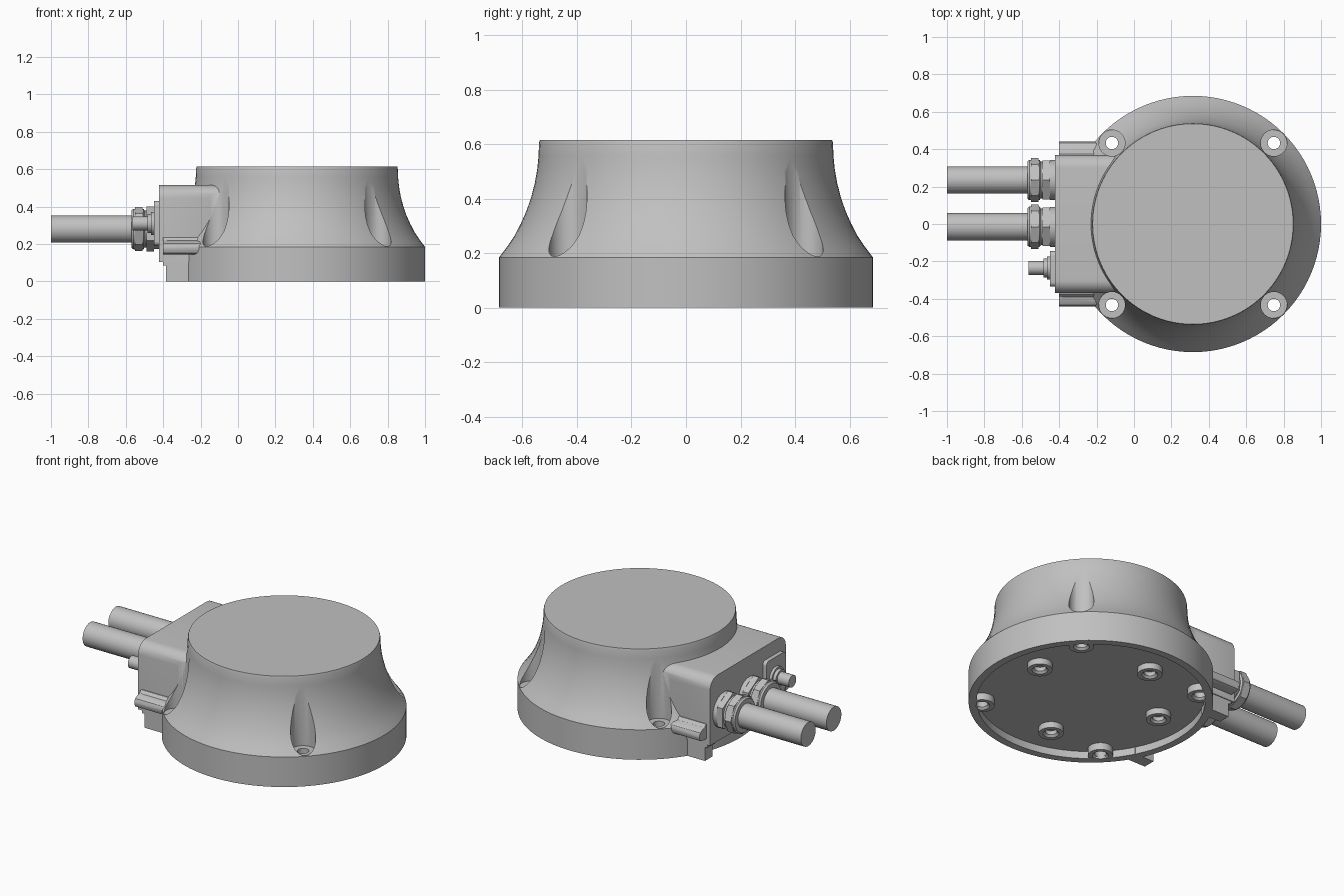
import bpy, bmesh, math
from mathutils import Matrix, Vector

if "Cube" in bpy.data.objects:
    bpy.data.objects.remove(bpy.data.objects["Cube"], do_unlink=True)

CX = 0.315                      # axis of the round housing
HOLE = 0.433                    # screw offset from that axis
FLOOR = 0.045                   # depth of the hollow underside

grey = bpy.data.materials.new("light grey")
grey.use_nodes = True
grey.diffuse_color = (0.53, 0.53, 0.53, 1)
grey.node_tree.nodes["Principled BSDF"].inputs["Base Color"].default_value = (0.53, 0.53, 0.53, 1)


def finish(name, bm):
    bmesh.ops.recalc_face_normals(bm, faces=bm.faces)
    mesh = bpy.data.meshes.new(name)
    bm.to_mesh(mesh)
    bm.free()
    mesh.materials.append(grey)
    ob = bpy.data.objects.new(name, mesh)
    bpy.context.collection.objects.link(ob)
    return ob


def lathe(name, profile, loc, sides=48, along_x=False, closed=False):
    """Spin (radius, height) points round z, or round x for cable parts."""
    bm = bmesh.new()
    verts = [bm.verts.new((r, 0, h)) for r, h in profile]
    edges = [bm.edges.new(p) for p in zip(verts, verts[1:])]
    if closed:
        edges.append(bm.edges.new((verts[-1], verts[0])))
    bmesh.ops.spin(bm, geom=verts + edges, axis=(0, 0, 1), cent=(0, 0, 0),
                   angle=math.tau, steps=sides, use_duplicate=False)
    bmesh.ops.remove_doubles(bm, verts=bm.verts, dist=1e-5)
    turn = Matrix.Rotation(math.pi / 2, 4, 'Y') if along_x else Matrix()
    bm.transform(Matrix.Translation(loc) @ turn)
    return finish(name, bm)


def rod(name, r, h0, h1, loc, sides=48, along_x=False):
    return lathe(name, [(0, h0), (r, h0), (r, h1), (0, h1)], loc, sides, along_x)


def tube(name, r, hole, h0, h1, loc):
    c = 0.012
    return lathe(name, [(hole, h0 + c), (hole + c, h0), (r, h0), (r, h1), (hole, h1)],
                 loc, closed=True)


def box(name, lo, hi, bevel=0, pick=None):
    bm = bmesh.new()
    bmesh.ops.create_cube(bm, size=1)
    lo, hi = Vector(lo), Vector(hi)
    for v in bm.verts:
        v.co = [(a + b) / 2 + c * (b - a) for a, b, c in zip(lo, hi, v.co)]
    if bevel:
        chosen = [e for e in bm.edges if pick(e)]
        bmesh.ops.bevel(bm, geom=chosen, offset=bevel, segments=8,
                        profile=0.5, affect='EDGES')
    return finish(name, bm)


def extrude_x(name, section, x0, x1):
    """Extrude a (y, z) section along x."""
    bm = bmesh.new()
    face = bm.faces.new([bm.verts.new((x0, y, z)) for y, z in section])
    new = bmesh.ops.extrude_face_region(bm, geom=[face])["geom"]
    for v in new:
        if isinstance(v, bmesh.types.BMVert):
            v.co.x = x1
    return finish(name, bm)


def runs_along(e, axis):
    d = e.verts[0].co - e.verts[1].co
    return abs(d[axis]) > 0.99 * d.length


def cut(ob, cutters):
    for c in cutters:
        m = ob.modifiers.new("cut", 'BOOLEAN')
        m.operation, m.solver, m.object = 'DIFFERENCE', 'EXACT', c
    dg = bpy.context.evaluated_depsgraph_get()
    mesh = bpy.data.meshes.new_from_object(ob.evaluated_get(dg))
    ob.modifiers.clear()
    ob.data = mesh


parts = []

# Flared round housing, hollow underneath
body = lathe("housing", [
    (0, FLOOR), (0.64, FLOOR), (0.64, 0), (0.685, 0), (0.685, 0.185),
    (0.655, 0.225), (0.628, 0.265), (0.605, 0.31), (0.585, 0.355), (0.568, 0.405),
    (0.555, 0.455), (0.546, 0.505), (0.541, 0.555), (0.539, 0.605), (0.536, 0.615),
    (0, 0.615)], (CX, 0, 0), 96)
parts.append(body)

# Cable junction box with rounded top edges
junction = box("junction_box", (-0.423, -0.37, 0.105), (0, 0.37, 0.515), 0.07,
               lambda e: runs_along(e, 0) and e.verts[0].co.z > 0.3)
parts.append(junction)

# Side ears and feet of the junction box
ears = []
for side, s in (("left", 1), ("right", -1)):
    section = [(0.34, 0.145), (0.415, 0.145), (0.432, 0.153), (0.44, 0.17), (0.44, 0.185),
               (0.432, 0.202), (0.415, 0.212), (0.39, 0.218), (0.375, 0.235), (0.34, 0.235)]
    ear = extrude_x(side + "_ear", [(s * y, z) for y, z in section], -0.4, -0.14)
    y = sorted((s * 0.29, s * 0.365))
    foot = box(side + "_foot", (-0.385, y[0], 0), (-0.25, y[1], 0.16))
    step = box(side + "_foot_step", (-0.402, y[0], 0.085), (-0.3, y[1], 0.15))
    ears.append(ear)
    parts += [ear, foot, step]

# Screw pockets and through holes, with a pad below each
pockets, holes = [], []
for sx in (-1, 1):
    for sy in (-1, 1):
        spot = (CX + sx * HOLE, sy * HOLE, 0)
        pockets.append(rod("pocket_cutter", 0.07, 0.185, 0.8, spot))
        holes.append(rod("hole_cutter", 0.033, -0.1, 0.3, spot))
        parts.append(tube("screw_pad", 0.07, 0.033, 0.002, FLOOR + 0.02, spot))
cut(body, pockets + holes)
cut(junction, pockets)
for ear in ears:
    cut(ear, pockets + holes)
for c in pockets + holes:
    bpy.data.objects.remove(c, do_unlink=True)

# Inner bosses on the underside
for x, y in ((0.435, 0.075), (-0.43, 0.075), (-0.07, 0.43), (-0.07, -0.43)):
    parts.append(tube("inner_boss", 0.07, 0.033, 0.008, FLOOR + 0.01, (CX + x, y, 0)))

# Two cables with their glands
for y in (0.235, -0.015):
    at = (0, y, 0.28)
    parts.append(rod("cable", 0.073, -1, -0.5, at, 48, True))
    parts.append(lathe("gland_cap", [
        (0, -0.57), (0.1, -0.57), (0.108, -0.56), (0.108, -0.505),
        (0.098, -0.498), (0.098, -0.42), (0, -0.42)], at, 48, True))
    parts.append(rod("gland_cap_nut", 0.118, -0.552, -0.51, at, 8, True))
    parts.append(rod("gland_base_nut", 0.12, -0.488, -0.45, at, 6, True))
    parts.append(rod("gland_washer", 0.107, -0.45, -0.42, at, 48, True))

# Small connector on its plate
parts.append(box("connector_plate", (-0.448, -0.335, 0.19), (-0.42, -0.145, 0.43), 0.025,
                 lambda e: runs_along(e, 0)))
parts.append(lathe("connector", [
    (0, -0.563), (0.037, -0.563), (0.037, -0.485), (0.05, -0.485), (0.05, -0.465),
    (0.062, -0.465), (0.062, -0.44), (0, -0.44)], (0, -0.235, 0.31), 32, True))

# Smooth curved faces, keep edges sharp
bpy.ops.object.select_all(action='DESELECT')
for ob in parts:
    ob.select_set(True)
bpy.context.view_layer.objects.active = body
bpy.ops.object.shade_smooth_by_angle(angle=math.radians(30))
